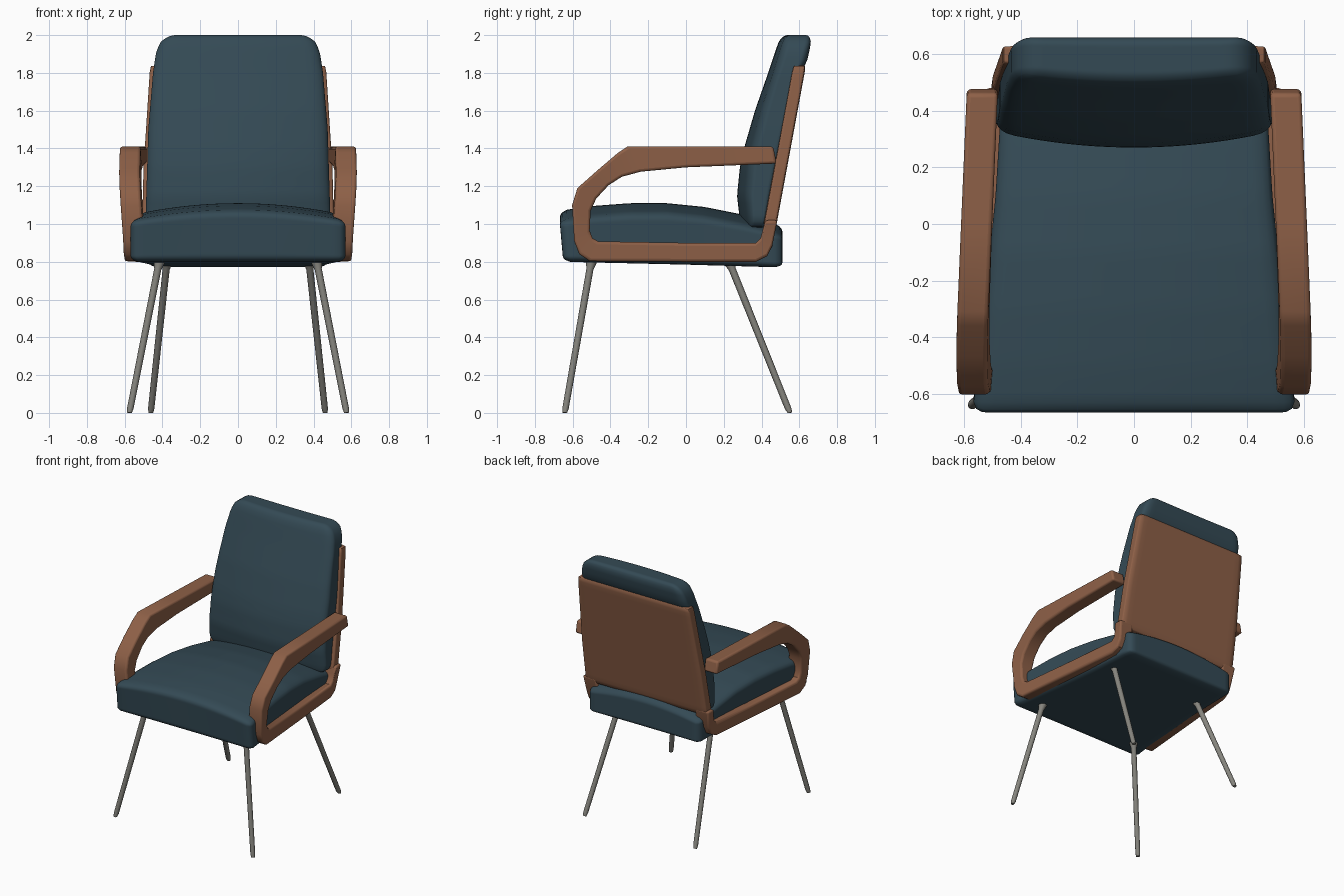
import bpy, bmesh, math
from mathutils import Vector

if "Cube" in bpy.data.objects:
    bpy.data.objects.remove(bpy.data.objects["Cube"])


def material(name, rgb):
    m = bpy.data.materials.new(name)
    m.diffuse_color = (*rgb, 1)
    m.use_nodes = True
    m.node_tree.nodes["Principled BSDF"].inputs["Base Color"].default_value = m.diffuse_color
    return m


TEAL = material("teal upholstery", (0.034, 0.068, 0.09))
WOOD = material("brown wood", (0.27, 0.117, 0.063))
STEEL = material("grey metal", (0.24, 0.235, 0.21))


def finish(bm, name, mat, angle=40, bevel=0):
    bmesh.ops.recalc_face_normals(bm, faces=bm.faces)
    me = bpy.data.meshes.new(name)
    bm.to_mesh(me)
    bm.free()
    me.materials.append(mat)
    ob = bpy.data.objects.new(name, me)
    bpy.context.collection.objects.link(ob)
    if bevel:
        b = ob.modifiers.new("soft edges", 'BEVEL')
        b.width, b.segments = bevel, 3
        b.limit_method, b.angle_limit = 'ANGLE', math.radians(50)
    bpy.context.view_layer.objects.active = ob
    ob.select_set(True)
    bpy.ops.object.shade_smooth_by_angle(angle=math.radians(angle))
    ob.select_set(False)
    return ob


def interp(t, pts):
    """Piecewise linear lookup."""
    if t <= pts[0][0]:
        return pts[0][1]
    for (a, u), (b, v) in zip(pts, pts[1:]):
        if t <= b:
            return u + (v - u) * (t - a) / (b - a)
    return pts[-1][1]


def cushion(name, mat, half, r, shape, cuts=30):
    """Rounded box whose points (in -1..1 units) are moved by shape()."""
    bm = bmesh.new()
    bmesh.ops.create_cube(bm, size=2)
    bmesh.ops.subdivide_edges(bm, edges=bm.edges, cuts=cuts, use_grid_fill=True)
    for v in bm.verts:
        p = Vector([c * h for c, h in zip(v.co, half)])
        inner = Vector([max(r - h, min(h - r, c)) for c, h in zip(p, half)])
        p = inner + (p - inner).normalized() * r
        v.co = shape(*[c / h for c, h in zip(p, half)])
    return finish(bm, name, mat, 60)


# Seat: tapers to the rear, crowned top
def seat_shape(u, v, w):
    y = -0.08 + 0.59 * v
    x = u * interp(y, [(-0.67, 0.575), (-0.58, 0.56), (0.1, 0.49), (0.51, 0.465)])
    top = interp(y, [(-0.67, 1.07), (-0.5, 1.095), (-0.3, 1.11), (-0.1, 1.11),
                     (0.1, 1.09), (0.3, 1.05), (0.42, 1.02), (0.51, 0.99)])
    top -= 0.055 * u * u
    bottom = interp(y, [(-0.67, 0.80), (0.0, 0.785), (0.51, 0.77)])
    f = (w + 1) / 2
    return Vector((x, y + 0.02 * (1 - f) * (v < 0) * -v, bottom + (top - bottom) * f))


cushion("seat", TEAL, (0.52, 0.59, 0.16), 0.045, seat_shape)


# Backrest cushion: leaning, bulging forward at the lumbar, rounded top corners
def back_shape(u, v, w):
    z = 0.98 + 1.02 * (w + 1) / 2
    x = u * interp(z, [(1.0, 0.49), (1.5, 0.475), (1.8, 0.45), (1.9, 0.435),
                       (1.96, 0.415), (2.0, 0.385)])
    front = interp(z, [(1.02, 0.285), (1.15, 0.27), (1.3, 0.285), (1.4, 0.307),
                       (1.6, 0.365), (1.8, 0.435), (1.95, 0.485), (2.0, 0.495)])
    front += 0.055 * u * u * interp(z, [(1.2, 1), (2, 0.5)])
    back = 0.455 + (z - 1) * 0.216 - interp(z, [(1.78, 0.03), (1.86, 0)])
    return Vector((x, front + (back - front) * (v + 1) / 2, z))


cushion("backrest_cushion", TEAL, (0.46, 0.11, 0.51), 0.055, back_shape)


# Wooden panel behind the backrest
def panel_shape(u, v, w):
    z = 1.41 + 0.43 * w
    back = 0.48 + (z - 1) * 0.185
    return Vector((u * interp(z, [(0.98, 0.508), (1.3, 0.50), (1.84, 0.465)]),
                   back - 0.07 * (1 - v) / 2, z))


cushion("back_panel", WOOD, (0.49, 0.035, 0.43), 0.016, panel_shape, 24)

# Side frames: armrest, front curve, bottom rail and foot of the upright
# Each rib is outer y, outer z, inner y, inner z
RIBS = [(0.462, 1.41, 0.48, 1.32), (0.0, 1.41, 0.0, 1.30), (-0.31, 1.41, -0.24, 1.277),
        (-0.36, 1.377, -0.34, 1.25), (-0.47, 1.283, -0.41, 1.205),
        (-0.575, 1.19, -0.475, 1.135), (-0.603, 1.10, -0.505, 1.07),
        (-0.592, 0.91, -0.51, 0.965), (-0.565, 0.84, -0.495, 0.925),
        (-0.51, 0.803, -0.465, 0.908), (0.0, 0.80, 0.0, 0.90), (0.37, 0.80, 0.37, 0.90),
        (0.43, 0.83, 0.395, 0.925), (0.457, 0.885, 0.405, 0.965), (0.484, 1.02, 0.42, 1.02)]


def frame_x(y, z):
    f = interp(z, [(0.95, 0), (1.3, 1)])
    return (0.608 - (y + 0.58) * 0.093) * (1 - f) + (0.637 - (y + 0.58) * 0.043) * f


for side, s in (("left", -1), ("right", 1)):
    bm = bmesh.new()
    rings = []
    for yo, zo, yi, zi in RIBS:
        rings.append([bm.verts.new((s * (frame_x(y, z) - d), y, z))
                      for y, z, d in ((yo, zo, 0), (yi, zi, 0), (yi, zi, 0.11), (yo, zo, 0.11))])
    for a, b in zip(rings, rings[1:]):
        for i in range(4):
            j = (i + 1) % 4
            bm.faces.new((a[i], a[j], b[j], b[i]))
    bm.faces.new(rings[0])
    bm.faces.new(rings[-1])
    finish(bm, side + "_arm_frame", WOOD, 35, 0.014)

# Splayed metal legs with a small flare under the seat
LEGS = {"front": ((0.415, -0.50, 0.81), (0.575, -0.642, 0)),
        "rear": ((0.375, 0.225, 0.81), (0.462, 0.55, 0))}
for name, (top, foot) in LEGS.items():
    for side, s in (("left", -1), ("right", 1)):
        a, b = [Vector((s * p[0], p[1], p[2])) for p in (top, foot)]
        rot = (b - a).to_track_quat('Z', 'Y')
        bm = bmesh.new()
        rings = []
        for t, r in ((0, 0.032), (0.03, 0.026), (0.06, 0.019), (0.97, 0.017), (1, 0.013)):
            ring = []
            for k in range(14):
                q = 2 * math.pi * k / 14
                p = a.lerp(b, t) + rot @ Vector((r * math.cos(q), r * math.sin(q), 0))
                p.z = max(p.z, 0)
                ring.append(bm.verts.new(p))
            rings.append(ring)
        for g, h in zip(rings, rings[1:]):
            for k in range(14):
                j = (k + 1) % 14
                bm.faces.new((g[k], g[j], h[j], h[k]))
        bm.faces.new(rings[0])
        bm.faces.new(rings[-1])
        finish(bm, f"{side}_{name}_leg", STEEL, 50)
